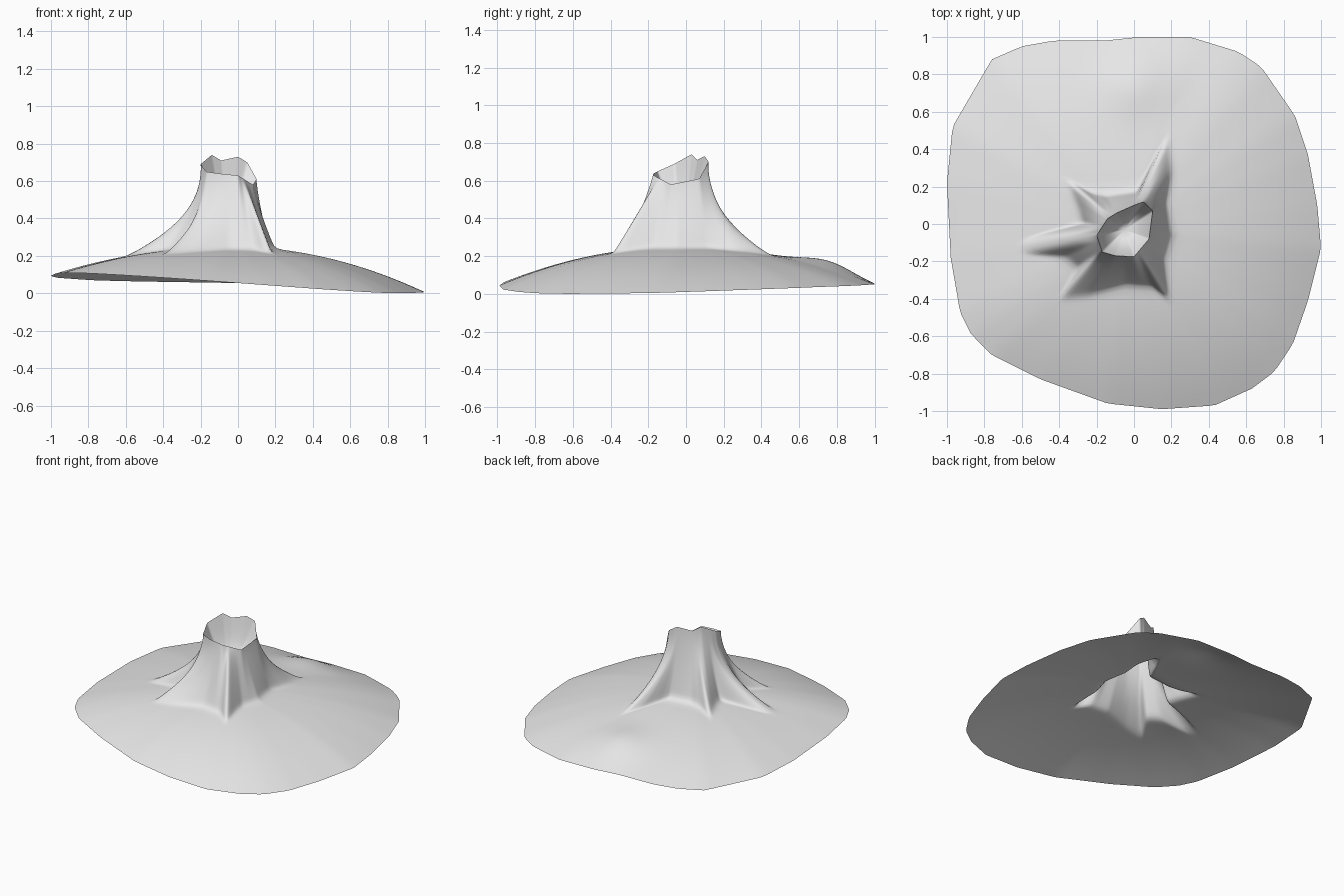
import bpy, bmesh
from math import sin, cos, tau, exp
from mathutils import Vector

cube = bpy.data.objects.get("Cube")
if cube:
    bpy.data.objects.remove(cube)

CENTRE = Vector((-.04, -.03, 0))
SIDES = 160

bark = bpy.data.materials.new("pale grey")
bark.use_nodes = True
bark.diffuse_color = (.8, .8, .8, 1)
bark.node_tree.nodes["Principled BSDF"].inputs["Base Color"].default_value = (.8, .8, .8, 1)

# Outlines, counter-clockwise: jagged rim, root footprint, ground border
RIM = [(.08, -.08, .58), (.1, .07, .61), (.05, .12, .70), (0, .1, .73), (-.09, .06, .71),
       (-.14, .03, .74), (-.2, -.06, .69), (-.17, -.15, .65), (-.1, -.17, .64), (0, -.175, .63)]
ROOTS = [(.2, -.05), (.17, .12), (.2, .28), (.18, .5), (.1, .34), (.02, .17), (-.15, .15),
         (-.25, .17), (-.36, .25), (-.3, .1), (-.27, 0), (-.4, -.03), (-.6, -.08),
         (-.59, -.16), (-.38, -.17), (-.29, -.24), (-.42, -.4), (-.25, -.38), (-.05, -.32),
         (.1, -.33), (.19, -.42), (.17, -.28), (.16, -.18)]
BORDER = [(1, -.13), (.98, .1), (.93, .37), (.86, .58), (.68, .84), (.56, .92), (.3, 1),
          (.03, 1), (-.16, .98), (-.43, .98), (-.6, .95), (-.76, .88), (-.97, .52), (-1, .22),
          (-.98, -.18), (-.93, -.47), (-.87, -.59), (-.76, -.7), (-.5, -.83), (-.14, -.96),
          (.15, -.99), (.43, -.97), (.63, -.88), (.75, -.79), (.85, -.64), (.93, -.41)]


def hit(outline, angle):
    """Point where a ray from the centre crosses an outline."""
    ray = Vector((cos(angle), sin(angle)))
    pts = [Vector((*p, 0)[:3]) - CENTRE for p in outline]
    for a, b in zip(pts, pts[1:] + pts[:1]):
        ca, cb = ray.cross(a.xy), ray.cross(b.xy)
        if ca <= 0 < cb and ray.dot(a.xy + b.xy) > 0:
            return CENTRE + a.lerp(b, ca / (ca - cb))


def ground_point(inner, edge, t):
    """Point on the domed mound, from the root line (t = 0) to the border (t = 1)."""
    p = inner.lerp(edge, t)
    s = (p - CENTRE).xy.length / (edge - CENTRE).xy.length
    low = .055 - .045 * edge.x + .03 * edge.x * edge.y
    p.z = low + (.25 - low) * (1 - s ** 2)
    away = (p.xy - Vector((0, .78))).length
    p.z += .05 * exp(-(away / .18) ** 2) * (1 - t ** 6)
    return p


def trunk_point(top, foot, angle, t):
    """Wall that flares where a root runs out, straighter at the front left root."""
    reach = (foot - top).xy.length
    flare = 3.5 * (1 - max(0, cos(angle + 1)) ** 4)
    p = top.lerp(foot, t ** (1 + flare * reach))
    p.z = top.z + (foot.z - top.z) * t
    return p


def skin(name, rings, floor=None):
    """Join rings of points into a softened surface, with an optional floor centre."""
    bm = bmesh.new()
    loops = [[bm.verts.new(p) for p in ring] for ring in rings]
    for inner, outer in zip(loops, loops[1:]):
        for i in range(SIDES):
            j = (i + 1) % SIDES
            bm.faces.new((inner[i], outer[i], outer[j], inner[j]))
    if floor:
        tip = bm.verts.new(floor)
        for i in range(SIDES):
            bm.faces.new((tip, loops[0][i], loops[0][(i + 1) % SIDES]))
    inside = [v for v in bm.verts if not v.is_boundary]
    for _ in range(3):
        bmesh.ops.smooth_vert(bm, verts=inside, factor=.5,
                              use_axis_x=True, use_axis_y=True, use_axis_z=True)
    mesh = bpy.data.meshes.new(name)
    bm.to_mesh(mesh)
    bm.free()
    mesh.materials.append(bark)
    obj = bpy.data.objects.new(name, mesh)
    bpy.context.collection.objects.link(obj)
    bpy.ops.object.select_all(action="DESELECT")
    obj.select_set(True)
    bpy.context.view_layer.objects.active = obj
    bpy.ops.object.shade_smooth_by_angle(angle=1.3)


angles = [tau * i / SIDES for i in range(SIDES)]
rim = [hit(RIM, a) for a in angles]
edge = [hit(BORDER, a) for a in angles]
feet = [ground_point(hit(ROOTS, a), e, 0) for a, e in zip(angles, edge)]

# Flared trunk whose roots run out into the mound of ground
trunk = [[trunk_point(r, f, a, k / 20) for r, f, a in zip(rim, feet, angles)]
         for k in range(20)]
ground = [[ground_point(f, e, k / 20) for f, e in zip(feet, edge)] for k in range(21)]
skin("stump_and_mound", trunk + ground)

# Hollow in the broken top
bottom = Vector((-.05, -.03, .48))
hollow = []
for k in range(1, 11):
    t = k / 10
    ring = [bottom.lerp(r, t) for r in rim]
    for p, r in zip(ring, rim):
        p.z = bottom.z + (r.z - bottom.z) * t ** 2.5
    hollow.append(ring)
skin("stump_hollow", hollow, bottom)
